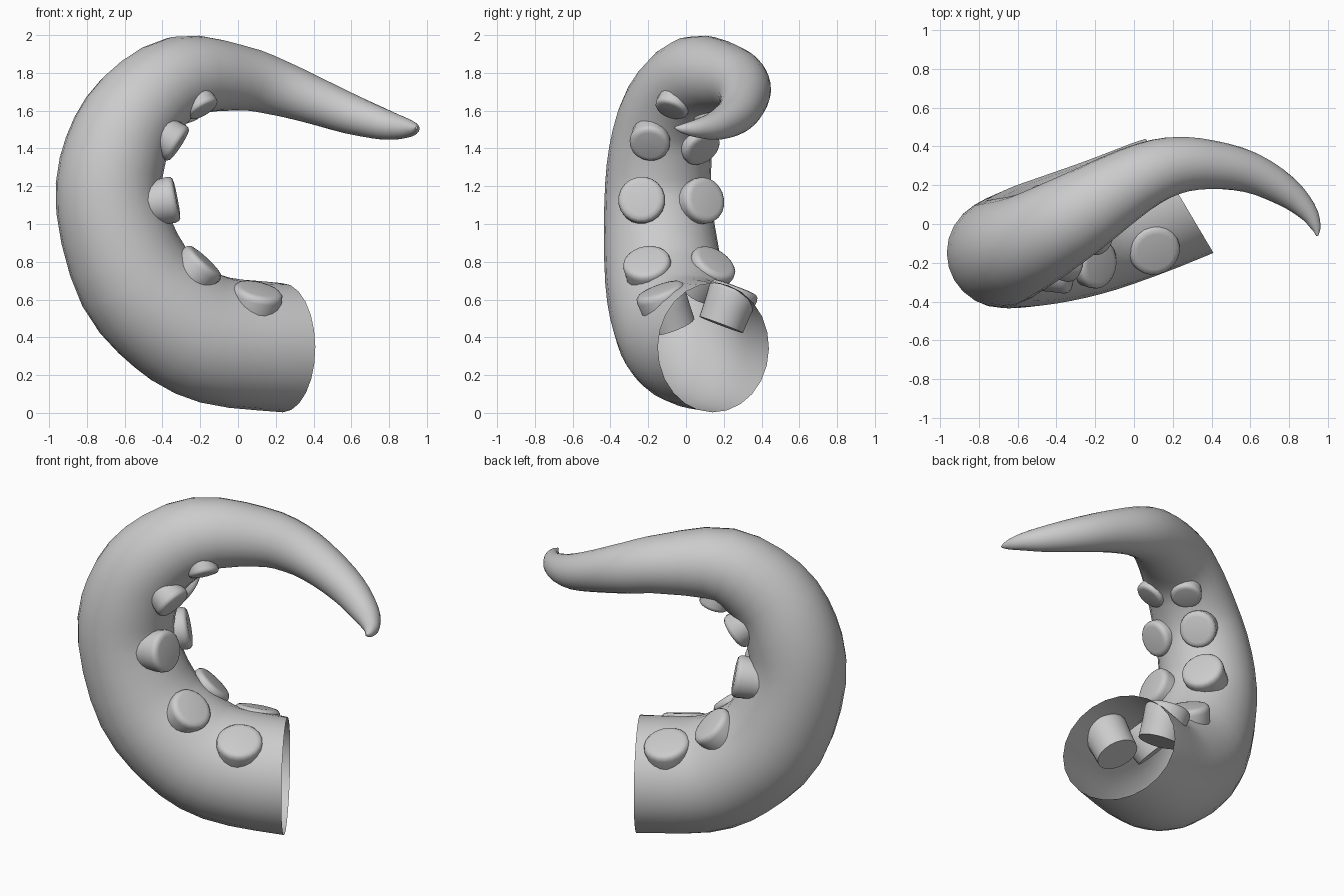
import bpy, bmesh, math
from mathutils import Vector

if "Cube" in bpy.data.objects:
    bpy.data.objects.remove(bpy.data.objects["Cube"])

# centreline stations: x, y, z, radius
PATH = [
    (0.235, 0.145, 0.345, 0.342), (-0.12, 0.01, 0.385, 0.34), (-0.34, -0.06, 0.50, 0.333),
    (-0.55, -0.115, 0.72, 0.315), (-0.68, -0.148, 1.10, 0.285), (-0.65, -0.135, 1.38, 0.273),
    (-0.53, -0.085, 1.61, 0.25), (-0.30, 0.045, 1.778, 0.22), (0.0, 0.225, 1.775, 0.175),
    (0.20, 0.30, 1.725, 0.15), (0.40, 0.305, 1.655, 0.126), (0.60, 0.265, 1.58, 0.105),
    (0.78, 0.17, 1.525, 0.08), (0.89, 0.07, 1.507, 0.052), (0.935, -0.01, 1.505, 0.028),
    (0.945, -0.06, 1.51, 0.006)]
P = [Vector(p) for p in PATH]
CURL = Vector((0.05, 0.05, 1.15))   # the suckers face this point
SIDES, STEPS = 24, 3


def spline(t):
    i = min(int(t), len(P) - 2)
    u = t - i
    b, c = P[i], P[i + 1]
    a = P[i - 1] if i > 0 else 2 * b - c
    d = P[i + 2] if i + 2 < len(P) else 2 * c - b
    return 0.5 * (2 * b + (c - a) * u + (2 * a - 5 * b + 4 * c - d) * u ** 2
                  + (3 * b - a - 3 * c + d) * u ** 3)


def frame(t):
    """Centre, radius, inward normal and sideways direction at t."""
    q = spline(t)
    e = 0.05
    tan = (spline(min(t + e, len(P) - 1)) - spline(max(t - e, 0))).to_3d().normalized()
    if t == 0:
        tan = Vector((-0.86, -0.51, 0))
    c = q.to_3d()
    n = CURL - c
    n = (n - tan * n.dot(tan)).normalized()
    return c, q.w, n, tan.cross(n).normalized()


def finish(bm, name):
    bmesh.ops.recalc_face_normals(bm, faces=bm.faces)
    me = bpy.data.meshes.new(name)
    bm.to_mesh(me)
    bm.free()
    ob = bpy.data.objects.new(name, me)
    bpy.context.collection.objects.link(ob)
    bpy.ops.object.select_all(action='DESELECT')
    ob.select_set(True)
    bpy.context.view_layer.objects.active = ob
    bpy.ops.object.shade_smooth_by_angle(angle=math.radians(45))
    return ob


def bridge(bm, a, b):
    k = len(a)
    for i in range(k):
        bm.faces.new((a[i], a[(i + 1) % k], b[(i + 1) % k], b[i]))


def ring(bm, c, r, n, s, count):
    return [bm.verts.new(c + r * (math.cos(2 * math.pi * i / count) * n
                                  + math.sin(2 * math.pi * i / count) * s))
            for i in range(count)]


# tapering arm, open at the cut base and closed at the tip
bm = bmesh.new()
rings = []
for k in range((len(P) - 1) * STEPS + 1):
    c, r, n, s = frame(k / STEPS)
    rings.append(ring(bm, c, r, n, s, SIDES))
for a, b in zip(rings, rings[1:]):
    bridge(bm, a, b)
bm.faces.new(rings[-1])
finish(bm, "tentacle_arm")

# sucker pairs: path position, radius, spread angle, face height from centreline
SUCKERS = [(0.62, 0.135, 36, 0.37), (2.36, 0.128, 31, 0.372), (3.91, 0.125, 29, 0.368),
           (5.78, 0.108, 29, 0.31), (6.95, 0.09, 29, 0.25)]
# profile: radius factor, depth below the face in radii
PROFILE = [(0.92, 1.6), (0.95, 0.85), (1.0, 0.27), (0.97, 0.12), (0.88, 0.03), (0.72, 0.0)]
for j, (t, rad, spread, height) in enumerate(SUCKERS):
    for side, label in ((-1, "left"), (1, "right")):
        c, r, n, s = frame(t)
        a = math.radians(spread) * side
        top = c + height * (math.cos(a) * n + math.sin(a) * s)
        axis = math.cos(a * 0.6) * n + math.sin(a * 0.6) * s
        u = axis.orthogonal().normalized()
        v = axis.cross(u)
        bm = bmesh.new()
        loops = [ring(bm, top - axis * d * rad, f * rad, u, v, 20) for f, d in PROFILE]
        for p, q in zip(loops, loops[1:]):
            bridge(bm, p, q)
        bm.faces.new(loops[0])
        bm.faces.new(loops[-1])
        finish(bm, f"sucker_{label}_{j + 1}")
